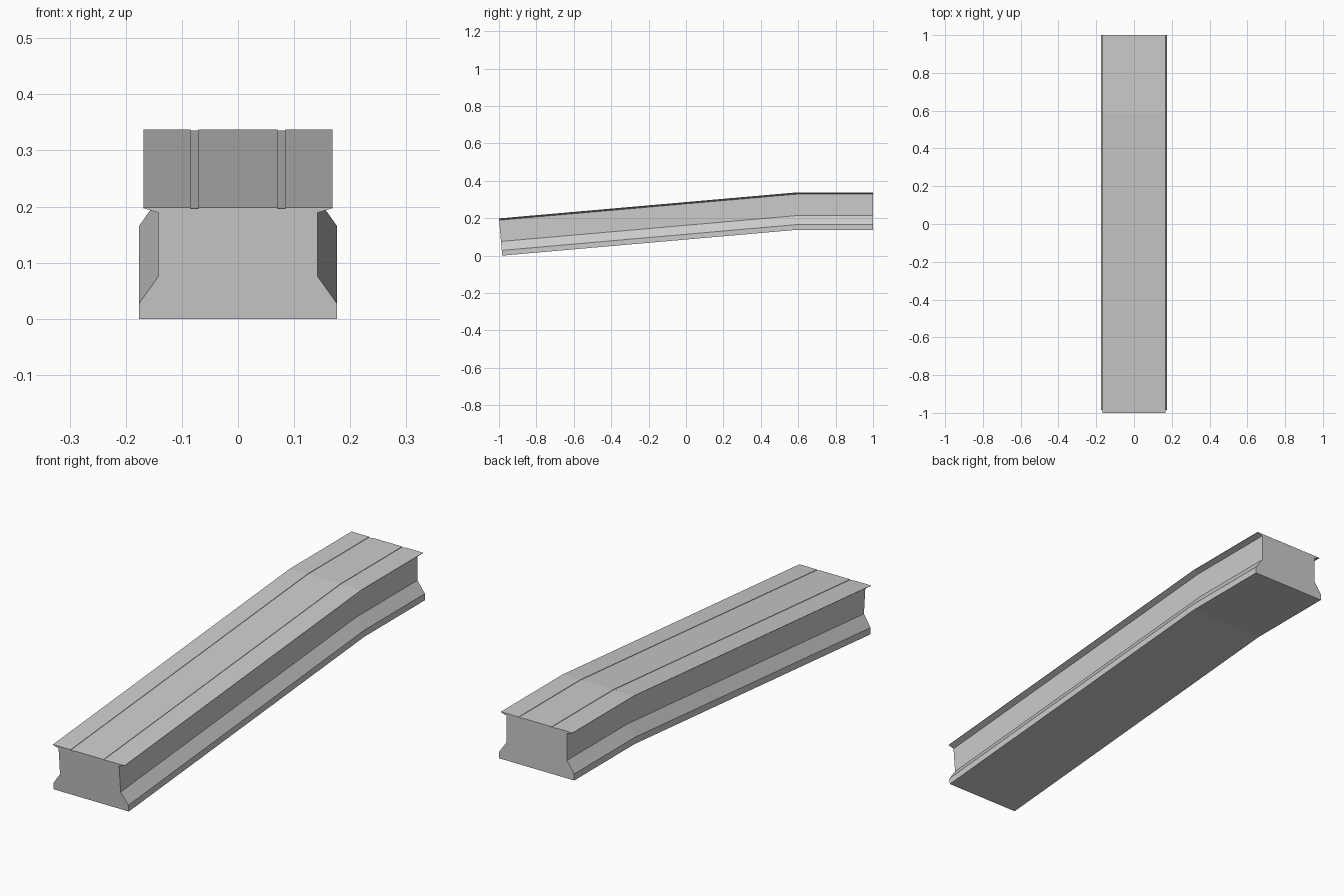
import bpy, bmesh, math

if "Cube" in bpy.data.objects:
    bpy.data.objects.remove(bpy.data.objects["Cube"])

# Right half of the beam cross-section (x, height), from bottom to deck
half = [(0.176, 0.0), (0.176, 0.028), (0.142, 0.076), (0.142, 0.190),
        (0.168, 0.1978), (0.168, 0.1995),
        (0.085, 0.1995), (0.085, 0.1975), (0.070, 0.1975), (0.070, 0.1995)]
section = half + [(-x, h) for x, h in reversed(half)]
H = 0.1995

# Stations along the deck line: y, z, lean angle, height stretch at the mitre
slope = math.radians(5)
y_bend = 0.587
z_start = H * math.cos(slope)
z_bend = z_start + (y_bend + 1) * math.tan(slope)
stations = [(-1.0, z_start, slope, 1.0),
            (y_bend, z_bend, slope / 2, 1 / math.cos(slope / 2)),
            (1.0, z_bend, 0.0, 1.0)]

# Sweep the section through the stations
bm = bmesh.new()
rings = []
for y, z, a, k in stations:
    rings.append([bm.verts.new((x, y + (H - h) * k * math.sin(a),
                                z - (H - h) * k * math.cos(a)))
                  for x, h in section])
n = len(section)
for r0, r1 in zip(rings, rings[1:]):
    for i in range(n):
        j = (i + 1) % n
        bm.faces.new((r0[i], r0[j], r1[j], r1[i]))

# End caps
bm.faces.new(rings[0])
bm.faces.new(rings[-1])
bmesh.ops.recalc_face_normals(bm, faces=bm.faces)

mesh = bpy.data.meshes.new("ramp_beam")
bm.to_mesh(mesh)
bm.free()
beam = bpy.data.objects.new("ramp_beam", mesh)
bpy.context.collection.objects.link(beam)
